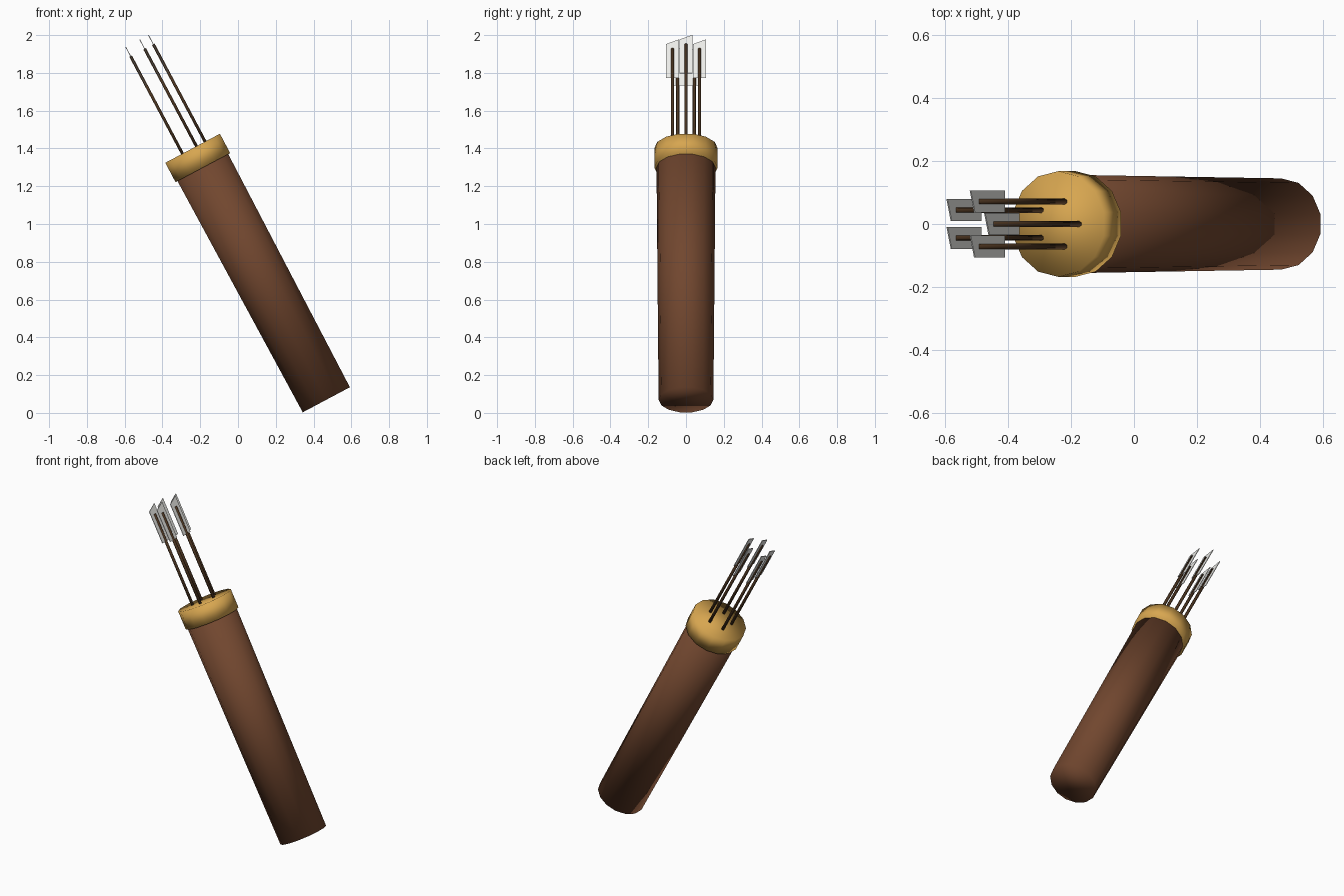
import bpy, bmesh, math
from mathutils import Matrix, Vector

if "Cube" in bpy.data.objects:
    bpy.data.objects.remove(bpy.data.objects["Cube"])

# Quiver frame: origin at the centre of the mouth, local z along the tilted axis
TILT = Matrix.Translation((-0.24, 0, 1.4)) @ Matrix.Rotation(math.radians(-28), 4, 'Y')


def material(name, rgb):
    m = bpy.data.materials.new(name)
    m.diffuse_color = (*rgb, 1)
    m.use_nodes = True
    m.node_tree.nodes["Principled BSDF"].inputs["Base Color"].default_value = m.diffuse_color
    return m


LEATHER = material("leather", (0.165, 0.062, 0.028))
BRASS = material("brass", (0.68, 0.38, 0.08))
WOOD = material("dark_wood", (0.07, 0.034, 0.014))
FEATHER = material("feather", (0.85, 0.85, 0.82))


def add_object(name, bm, mat, smooth=False):
    bmesh.ops.recalc_face_normals(bm, faces=bm.faces)
    for f in bm.faces:
        f.smooth = smooth
    bm.transform(TILT)
    mesh = bpy.data.meshes.new(name)
    bm.to_mesh(mesh)
    bm.free()
    mesh.materials.append(mat)
    ob = bpy.data.objects.new(name, mesh)
    bpy.context.collection.objects.link(ob)
    return ob


def rod(name, mat, sides, r_low, r_high, low, high, x=0, y=0):
    # fully smooth, caps included, for the soft shading of the ends
    bm = bmesh.new()
    bmesh.ops.create_cone(bm, cap_ends=True, segments=sides, radius1=r_low,
                          radius2=r_high, depth=high - low,
                          matrix=Matrix.Translation((x, y, (low + high) / 2)))
    return add_object(name, bm, mat, True)


def fletching(name, x, y):
    # thin vane, cut at a slant along its top edge
    bm = bmesh.new()
    outline = [(-0.035, 0.41), (0.035, 0.41), (0.035, 0.641), (-0.035, 0.612)]
    face = bm.faces.new([bm.verts.new((x - 0.002, y + v, z)) for v, z in outline])
    new = bmesh.ops.extrude_face_region(bm, geom=[face])["geom"]
    bmesh.ops.translate(bm, vec=Vector((0.004, 0, 0)),
                        verts=[g for g in new if isinstance(g, bmesh.types.BMVert)])
    return add_object(name, bm, FEATHER)


# Tapered leather tube and its brass collar
rod("quiver_body", LEATHER, 14, 0.145, 0.157, -1.507, 0.0)
rod("collar", BRASS, 14, 0.168, 0.168, -0.115, 0.001)

# Five arrows in a circle
for i in range(5):
    a = 2 * math.pi * i / 5
    x, y = 0.075 * math.cos(a), 0.075 * math.sin(a)
    rod(f"arrow_shaft_{i + 1}", WOOD, 6, 0.009, 0.009, -0.05, 0.585, x, y)
    fletching(f"arrow_fletching_{i + 1}", x, y)
